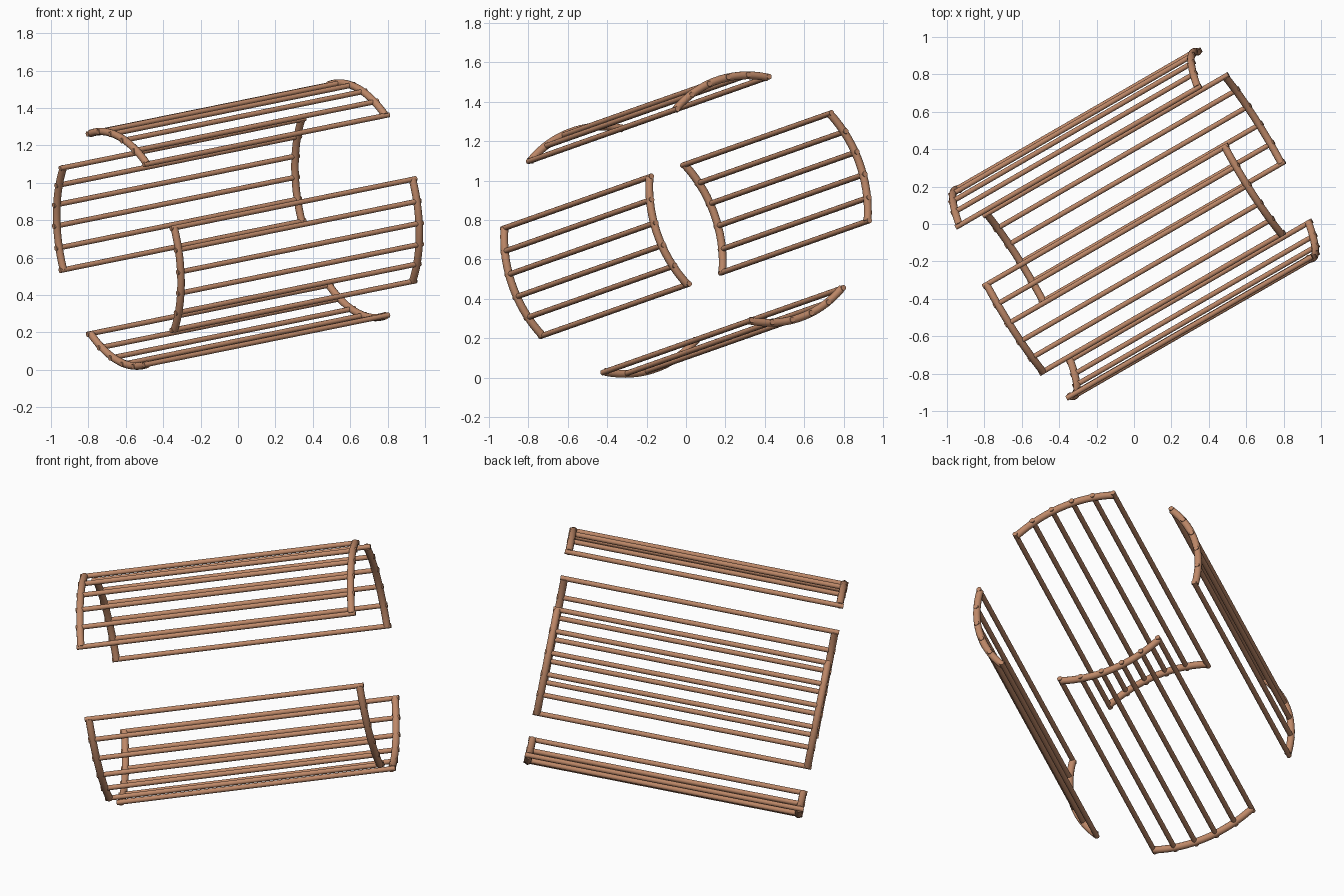
import bpy, bmesh, math
from mathutils import Matrix, Vector

cube = bpy.data.objects.get("Cube")
if cube:
    bpy.data.objects.remove(cube)

RADIUS = 0.637        # distance of the panels from the shared axis
HALF_ARC = math.radians(27)
RAIL_X = 0.747        # rail position along the axis
RUNG_HALF = 0.769     # rungs poke out past the rails
RAIL_R, RUNG_R = 0.02, 0.014
RUNGS, RAIL_STEPS = 6, 15

wood = bpy.data.materials.new("warm_wood")
wood.use_nodes = True
COLOR = (0.52, 0.25, 0.14, 1)
wood.diffuse_color = COLOR
wood.node_tree.nodes["Principled BSDF"].inputs["Base Color"].default_value = COLOR

# The whole cage is tilted in space
tilt = (Matrix.Translation((0, 0, 0.777))
        @ Matrix.Rotation(math.radians(30), 4, 'Z')
        @ Matrix.Rotation(math.radians(-10), 4, 'Y')
        @ Matrix.Rotation(math.radians(16.7), 4, 'X'))


def finish(bm, name, matrix):
    bmesh.ops.recalc_face_normals(bm, faces=bm.faces)
    mesh = bpy.data.meshes.new(name)
    bm.to_mesh(mesh)
    bm.free()
    mesh.materials.append(wood)
    ob = bpy.data.objects.new(name, mesh)
    bpy.context.collection.objects.link(ob)
    ob.matrix_world = matrix
    bpy.ops.object.select_all(action='DESELECT')
    ob.select_set(True)
    bpy.context.view_layer.objects.active = ob
    bpy.ops.object.shade_smooth_by_angle(angle=math.radians(35))
    return ob


def arc_point(x, angle, radius=RADIUS):
    return Vector((x, radius * math.sin(angle), radius * math.cos(angle)))


# Curved rail: a round section swept along the arc
def add_rail(name, x, matrix, sides=12):
    bm = bmesh.new()
    rings = []
    for i in range(RAIL_STEPS + 1):
        angle = HALF_ARC * (2 * i / RAIL_STEPS - 1)
        ring = []
        for k in range(sides):
            t = math.tau * k / sides
            ring.append(bm.verts.new(arc_point(x + RAIL_R * math.cos(t), angle,
                                               RADIUS + RAIL_R * math.sin(t))))
        rings.append(ring)
    for a, b in zip(rings, rings[1:]):
        for k in range(sides):
            n = (k + 1) % sides
            bm.faces.new((a[k], a[n], b[n], b[k]))
    bm.faces.new(rings[0])
    bm.faces.new(rings[-1])
    finish(bm, name, matrix)


# Straight round rungs joining the two rails
def add_rungs(name, matrix):
    bm = bmesh.new()
    for i in range(RUNGS):
        angle = HALF_ARC * (2 * i / (RUNGS - 1) - 1)
        place = Matrix.Translation(arc_point(0, angle)) @ Matrix.Rotation(math.pi / 2, 4, 'Y')
        bmesh.ops.create_cone(bm, cap_ends=True, segments=12, radius1=RUNG_R,
                              radius2=RUNG_R, depth=2 * RUNG_HALF, matrix=place)
    finish(bm, name, matrix)


# Four curved ladder panels around the axis
for i, side in enumerate(("top", "right", "bottom", "left")):
    matrix = tilt @ Matrix.Rotation(i * math.pi / 2, 4, 'X')
    add_rail(side + "_panel_near_rail", -RAIL_X, matrix)
    add_rail(side + "_panel_far_rail", RAIL_X, matrix)
    add_rungs(side + "_panel_rungs", matrix)
